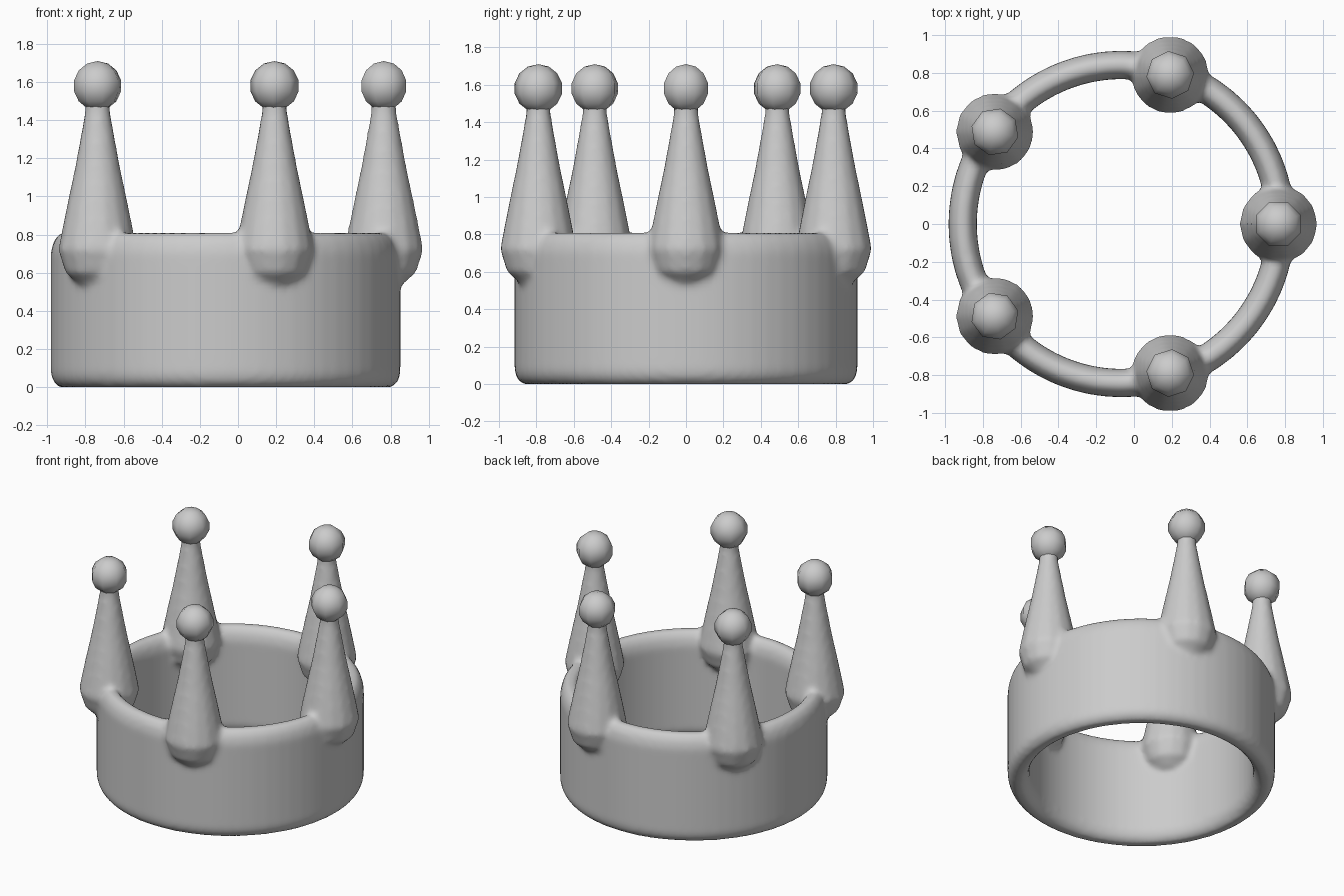
import bpy, bmesh
from math import cos, sin, pi, tau
from mathutils import Matrix

if "Cube" in bpy.data.objects:
    bpy.data.objects.remove(bpy.data.objects["Cube"])

CX = -0.065          # ring centre in x
RING_R = 0.83        # radius on which the spikes stand
COUNT = 5


def revolve(bm, profile, steps, x, y, closed=False):
    """Spin (radius, z) points around a vertical axis at x, y."""
    pts = [bm.verts.new((x + r, y, z)) for r, z in profile]
    edges = [bm.edges.new(p) for p in zip(pts, pts[1:])]
    if closed:
        edges.append(bm.edges.new((pts[-1], pts[0])))
    bmesh.ops.spin(bm, geom=pts + edges, cent=(x, y, 0), axis=(0, 0, 1),
                   angle=tau, steps=steps, use_merge=False)


def finish(bm, name):
    bmesh.ops.remove_doubles(bm, verts=bm.verts, dist=1e-4)
    bmesh.ops.recalc_face_normals(bm, faces=bm.faces)
    mesh = bpy.data.meshes.new(name)
    bm.to_mesh(mesh)
    bm.free()
    mesh.shade_smooth()
    ob = bpy.data.objects.new(name, mesh)
    bpy.context.collection.objects.link(ob)
    return ob


spots = [(CX + RING_R * cos(i * tau / COUNT), RING_R * sin(i * tau / COUNT))
         for i in range(COUNT)]

# Band with rounded rims, fused with the five tapering spikes
band = [(0.875, 0.0), (0.905, 0.03), (0.917, 0.07), (0.917, 0.71), (0.90, 0.77),
        (0.865, 0.81), (0.82, 0.81), (0.785, 0.77), (0.768, 0.71),
        (0.768, 0.08), (0.785, 0.03), (0.815, 0.0)]
spike = [(0, 0.51), (0.10, 0.54), (0.17, 0.60), (0.208, 0.72), (0.185, 0.84),
         (0.152, 1.0), (0.12, 1.15), (0.087, 1.33), (0.066, 1.45),
         (0.066, 1.53), (0, 1.53)]
bm = bmesh.new()
revolve(bm, band, 64, CX, 0, closed=True)
for x, y in spots:
    revolve(bm, spike, 14, x, y)
body = finish(bm, "crown_body")

# Merge into one skin and soften the joins
remesh = body.modifiers.new("fuse", 'REMESH')
remesh.mode = 'VOXEL'
remesh.voxel_size = 0.02
remesh.use_smooth_shade = True
soft = body.modifiers.new("soften", 'SMOOTH')
soft.factor = 0.5
soft.iterations = 6

# Faceted balls on the spike tips
for i, (x, y) in enumerate(spots):
    bm = bmesh.new()
    bmesh.ops.create_uvsphere(
        bm, u_segments=8, v_segments=7, radius=0.13,
        matrix=Matrix.Translation((x, y, 1.58)) @ Matrix.Rotation(i * tau / COUNT + pi / 8, 4, 'Z'))
    finish(bm, f"tip_ball_{i + 1}")
